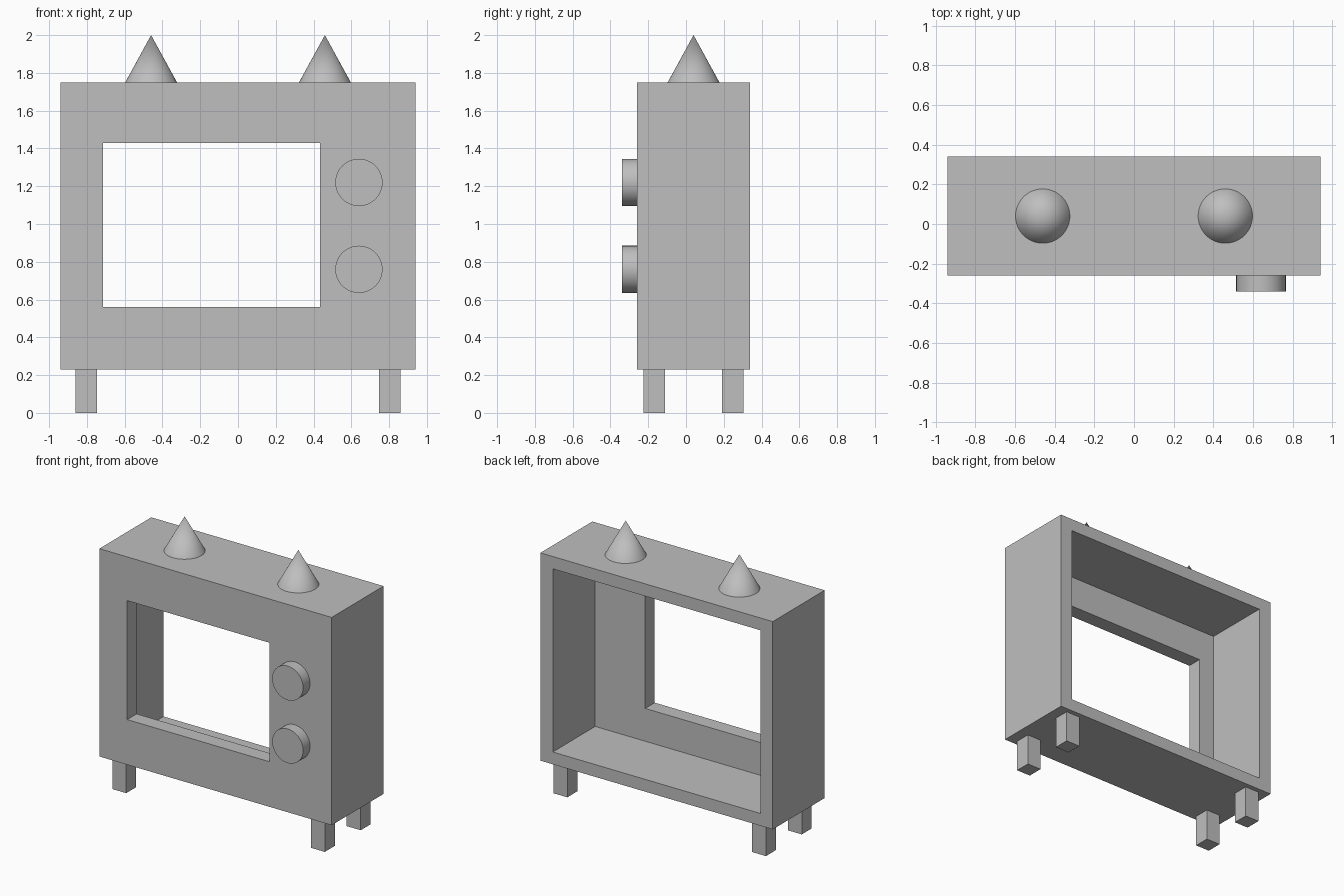
import bpy, bmesh, math

cube = bpy.data.objects.get("Cube")
if cube:
    bpy.data.objects.remove(cube, do_unlink=True)

grey = bpy.data.materials.new("plain grey")
grey.use_nodes = True
grey.diffuse_color = (0.52, 0.52, 0.52, 1)
grey.node_tree.nodes["Principled BSDF"].inputs["Base Color"].default_value = grey.diffuse_color


def box(name, x, y, z):
    """Box spanning three (low, high) ranges."""
    bpy.ops.mesh.primitive_cube_add(size=1, location=[sum(r) / 2 for r in (x, y, z)])
    ob = bpy.context.object
    ob.name = name
    ob.scale = [r[1] - r[0] for r in (x, y, z)]
    bpy.ops.object.transform_apply(location=False, rotation=False, scale=True)
    ob.data.materials.append(grey)
    return ob


def round_part(name, radius, tip, depth, location, tilt=0):
    """Cone or cylinder with a smooth side and sharp rim."""
    bpy.ops.mesh.primitive_cone_add(vertices=48, radius1=radius, radius2=tip, depth=depth,
                                    location=location, rotation=(tilt, 0, 0))
    ob = bpy.context.object
    ob.name = name
    ob.data.materials.append(grey)
    bpy.ops.object.shade_smooth_by_angle(angle=math.radians(40))
    return ob


# Hollow case: rectangular rings joined from the back rim round to the inside
outer = (-0.94, 0.94, 0.23, 1.75)
window = (-0.715, 0.435, 0.56, 1.43)
inner = (-0.84, 0.84, 0.32, 1.66)
front, panel_back, back = -0.26, -0.15, 0.34
rings = [(outer, back), (outer, front), (window, front),
         (window, panel_back), (inner, panel_back), (inner, back)]

bm = bmesh.new()
loops = []
for (x0, x1, z0, z1), y in rings:
    loops.append([bm.verts.new((x, y, z)) for x, z in ((x0, z0), (x1, z0), (x1, z1), (x0, z1))])
for i, a in enumerate(loops):
    b = loops[(i + 1) % len(loops)]
    for j in range(4):
        k = (j + 1) % 4
        bm.faces.new((a[j], a[k], b[k], b[j]))
bmesh.ops.recalc_face_normals(bm, faces=bm.faces)
mesh = bpy.data.meshes.new("case")
bm.to_mesh(mesh)
bm.free()
mesh.materials.append(grey)
bpy.context.collection.objects.link(bpy.data.objects.new("case", mesh))

# Legs and top spikes on both sides
for side, s in (("right", -1), ("left", 1)):
    x = sorted((s * 0.747, s * 0.86))
    box("front_leg_" + side, x, (-0.225, -0.11), (0, 0.23))
    box("back_leg_" + side, x, (0.19, 0.305), (0, 0.23))
    round_part("spike_" + side, 0.137, 0, 0.25, (s * 0.46, 0.04, 1.875))

# Control knobs beside the window
for name, z in (("upper_knob", 1.22), ("lower_knob", 0.76)):
    round_part(name, 0.125, 0.125, 0.08, (0.64, -0.30, z), math.pi / 2)
